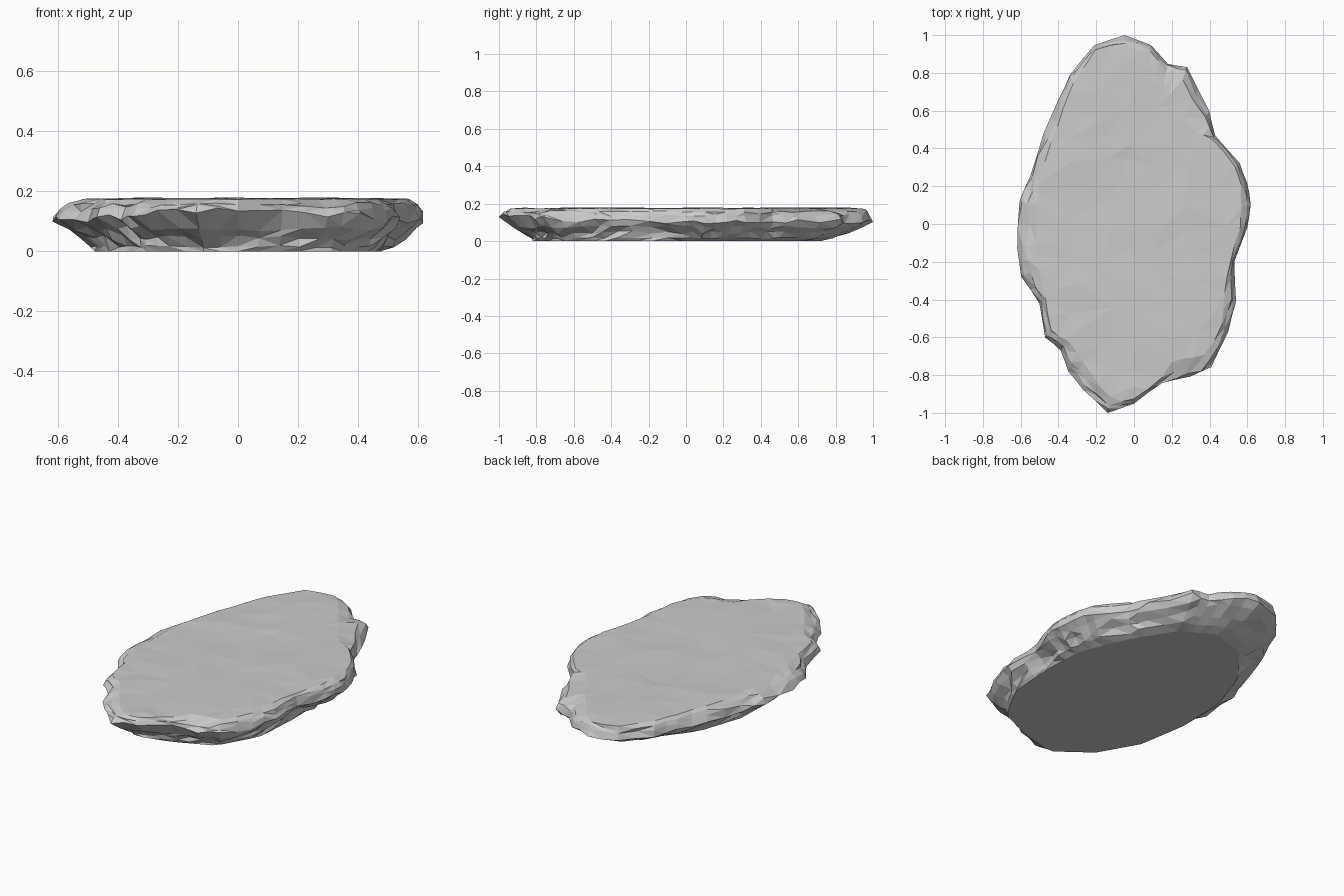
import bpy, bmesh, random
from mathutils import Vector
from mathutils.geometry import delaunay_2d_cdt

if "Cube" in bpy.data.objects:
    bpy.data.objects.remove(bpy.data.objects["Cube"])

random.seed(7)

# Plan outlines: widest silhouette, rim of the flat top, flat underside
OUTER = [(-.05, 1), (.09, .95), (.18, .85), (.28, .83), (.40, .60), (.43, .47), (.56, .32),
         (.60, .22), (.62, .10), (.60, -.02), (.53, -.2), (.54, -.41), (.5, -.57), (.41, -.76),
         (.3, -.81), (.15, -.84), (0, -.95), (-.14, -1), (-.27, -.88), (-.35, -.78),
         (-.39, -.67), (-.47, -.6), (-.5, -.42), (-.6, -.28), (-.62, -.13), (-.61, .12),
         (-.55, .25), (-.48, .48), (-.4, .66), (-.34, .79), (-.21, .95)]
TOP = [(-.05, .96), (.02, .92), (.15, .74), (.31, .50), (.42, .45), (.53, .32), (.57, .2),
       (.57, 0), (.51, -.2), (.48, -.36), (.47, -.52), (.39, -.69), (.2, -.73), (.14, -.83),
       (0, -.93), (-.1, -.95), (-.2, -.84), (-.34, -.63), (-.44, -.57), (-.47, -.4),
       (-.52, -.2), (-.52, .1), (-.47, .35), (-.33, .74), (-.2, .93)]
BASE = [(.02, .72), (.2, .62), (.36, .36), (.47, .1), (.48, -.15), (.46, -.45), (.33, -.68),
        (.1, -.78), (-.1, -.83), (-.3, -.68), (-.43, -.45), (-.48, -.15), (-.47, .15),
        (-.38, .42), (-.2, .65)]


def hit(outline, d):
    """Point where a ray from the centre along d meets the outline."""
    for i, a in enumerate(outline):
        a, b = Vector(a), Vector(outline[(i + 1) % len(outline)])
        e = b - a
        den = d.x * e.y - d.y * e.x
        if abs(den) < 1e-9:
            continue
        t = (a.x * e.y - a.y * e.x) / den
        s = (a.x * d.y - a.y * d.x) / den
        if t > 0 and -1e-6 <= s <= 1 + 1e-6:
            return d * t
    return d * .5


# One ray per outline corner and edge midpoint
rays = []
for i, p in enumerate(OUTER):
    p, q = Vector(p), Vector(OUTER[(i + 1) % len(OUTER)])
    rays += [p.normalized(), ((p + q) / 2).normalized()]
rays.reverse()
outer, top, base = ([hit(o, d) for d in rays] for o in (OUTER, TOP, BASE))
n = len(rays)

# Levels: from outline, to outline, blend, height, roughness in plan, roughness in height
LEVELS = [(base, outer, 0, 0, 0, 0),
          (base, outer, .28, .016, .018, .004),
          (base, outer, .55, .045, .03, .009),
          (base, outer, .84, .076, .025, .009),
          (base, outer, 1, .105, .004, .012),
          (outer, top, .10, .138, .018, .008),
          (outer, top, .35, .158, .015, .005),
          (outer, top, 1, .174, .006, .002)]

bm = bmesh.new()
rings = []
for lo, hi, f, z, rough, lift in LEVELS:
    ring = []
    for k, d in enumerate(rays):
        # Undercut below on the left and front, bulging on the right and back
        if lo is base:
            power = 1.45 - .5 * (d.x + d.y)
        else:
            power = .65 if d.x < 0 else 1
        p = lo[k].lerp(hi[k], f ** power) + d * random.uniform(-rough, rough * .3)
        # Front tip sits higher
        tip = max(0, -d.y) ** 8 * (.035 if z == .105 else .018 if z == .138 else 0)
        ring.append(bm.verts.new((p.x, p.y, z + tip + random.uniform(-lift, lift))))
    rings.append(ring)

# Skin between rings and close the underside
for a, b in zip(rings, rings[1:]):
    for k in range(n):
        j = (k + 1) % n
        bm.faces.new((a[k], a[j], b[j], b[k]))
bm.faces.new(rings[0][::-1])

# Gently uneven top: irregular triangles over a jittered grid inside the rim
rim = rings[-1]
points = [v.co.xy for v in rim]
for i in range(-3, 4):
    for j in range(-6, 7):
        p = Vector((i * .15 + random.uniform(-.05, .05), j * .15 + random.uniform(-.05, .05)))
        if p.length < hit(TOP, p.normalized()).length - .06:
            points.append(p)
edges = [(k, (k + 1) % n) for k in range(n)]
verts, _, faces, origin, _, _ = delaunay_2d_cdt(points, edges, [], 1, 1e-6)
cap = [rim[o[0]] if o and o[0] < n else
       bm.verts.new((v.x, v.y, .177 + random.uniform(-.004, .003)))
       for v, o in zip(verts, origin)]
for f in faces:
    bm.faces.new([cap[i] for i in f])

bmesh.ops.triangulate(bm, faces=bm.faces[:])
bmesh.ops.recalc_face_normals(bm, faces=bm.faces[:])
mesh = bpy.data.meshes.new("flat_rock")
bm.to_mesh(mesh)
bm.free()
rock = bpy.data.objects.new("flat_rock", mesh)
bpy.context.collection.objects.link(rock)
